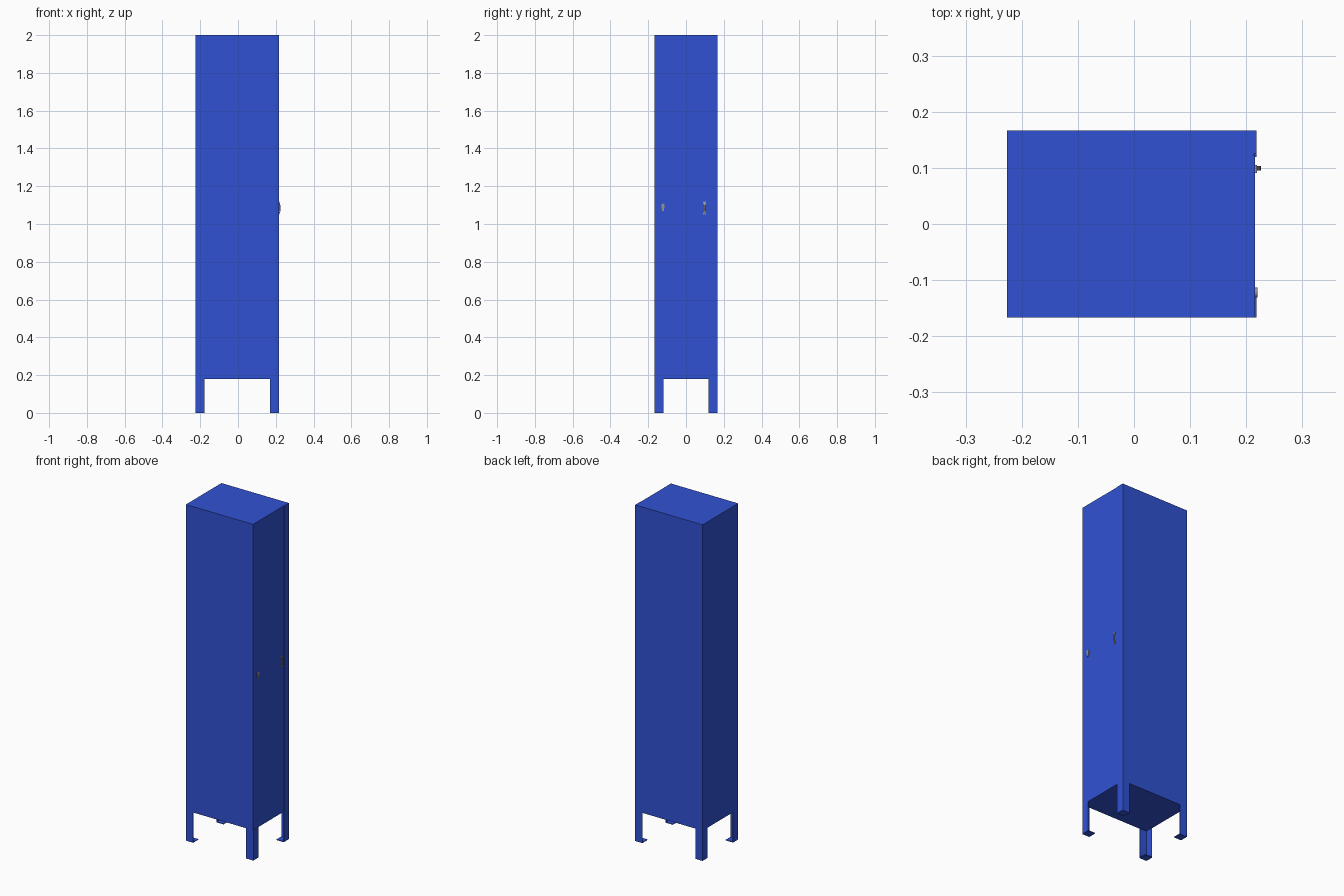
import bpy, bmesh, math

if "Cube" in bpy.data.objects:
    bpy.data.objects.remove(bpy.data.objects["Cube"])


def material(name, rgb):
    m = bpy.data.materials.new(name)
    m.diffuse_color = (*rgb, 1)
    m.use_nodes = True
    m.node_tree.nodes["Principled BSDF"].inputs["Base Color"].default_value = m.diffuse_color
    return m


BLUE = material("blue_paint", (0.03, 0.085, 0.65))
STEEL = material("steel", (0.3, 0.3, 0.3))
X0, X1, Y, TOP, FLOOR = -0.226, 0.218, 0.167, 2.0, 0.18
LEG, T = 0.048, 0.003


def prism(name, pts, axis, lo, hi, mat):
    """Extrude a closed profile along z (pts = x,y) or x (pts = y,z) or y (pts = x,z)."""
    place = {"x": lambda a, b, c: (c, a, b),
             "y": lambda a, b, c: (a, c, b),
             "z": lambda a, b, c: (a, b, c)}[axis]
    bm = bmesh.new()
    low = [bm.verts.new(place(a, b, lo)) for a, b in pts]
    high = [bm.verts.new(place(a, b, hi)) for a, b in pts]
    bm.faces.new(low)
    bm.faces.new(high)
    n = len(pts)
    for i in range(n):
        j = (i + 1) % n
        bm.faces.new((low[i], low[j], high[j], high[i]))
    bmesh.ops.recalc_face_normals(bm, faces=bm.faces)
    me = bpy.data.meshes.new(name)
    bm.to_mesh(me)
    bm.free()
    ob = bpy.data.objects.new(name, me)
    bpy.context.collection.objects.link(ob)
    me.materials.append(mat)
    return ob


def box(name, x, y, z, mat):
    pts = [(x[0], y[0]), (x[1], y[0]), (x[1], y[1]), (x[0], y[1])]
    return prism(name, pts, "z", z[0], z[1], mat)


# Cabinet body with a slim door and the fixed post beside it
DOOR_X = X1 - 0.002
box("cabinet_body", (X0, DOOR_X - T), (-Y, Y), (FLOOR, TOP), BLUE)
box("door", (DOOR_X - T, DOOR_X), (-Y, 0.123), (FLOOR, TOP), BLUE)
box("door_post", (DOOR_X - T, X1), (0.125, Y), (FLOOR, TOP), BLUE)

# Angle-iron legs with square foot plates
for end, cx, sx in (("back", X0, 1), ("front", X1, -1)):
    for side, cy, sy in (("left", -Y, 1), ("right", Y, -1)):
        angle = [(0, 0), (LEG, 0), (LEG, T), (T, T), (T, LEG), (0, LEG)]
        pts = [(cx + sx * a, cy + sy * b) for a, b in angle]
        prism(f"{end}_{side}_leg", pts, "z", 0, FLOOR, BLUE)
        xs = sorted((cx, cx + sx * LEG))
        ys = sorted((cy, cy + sy * LEG))
        box(f"{end}_{side}_foot_plate", xs, ys, (0, 0.004), BLUE)

# Bowed pull handle
outer, inner = [], []
for i in range(9):
    t = i / 8
    z = 1.05 + 0.068 * t
    bow = math.sin(math.pi * t)
    outer.append((DOOR_X + 0.002 + 0.008 * bow, z))
    inner.append((DOOR_X - 0.001 + 0.006 * bow, z))
prism("pull_handle", outer + inner[::-1], "y", 0.095, 0.103, STEEL)
for z in (1.05, 1.106):
    box("handle_mount", (DOOR_X, DOOR_X + 0.003), (0.091, 0.105), (z, z + 0.012), STEEL)

# Tapered lock plate: rounded head, narrow tail
head = [(-0.122 + 0.009 * math.cos(math.radians(a)),
         1.098 + 0.010 * math.sin(math.radians(a))) for a in range(-20, 201, 20)]
prism("lock_plate", head + [(-0.126, 1.068), (-0.118, 1.068)], "x",
      DOOR_X, DOOR_X + 0.004, STEEL)
